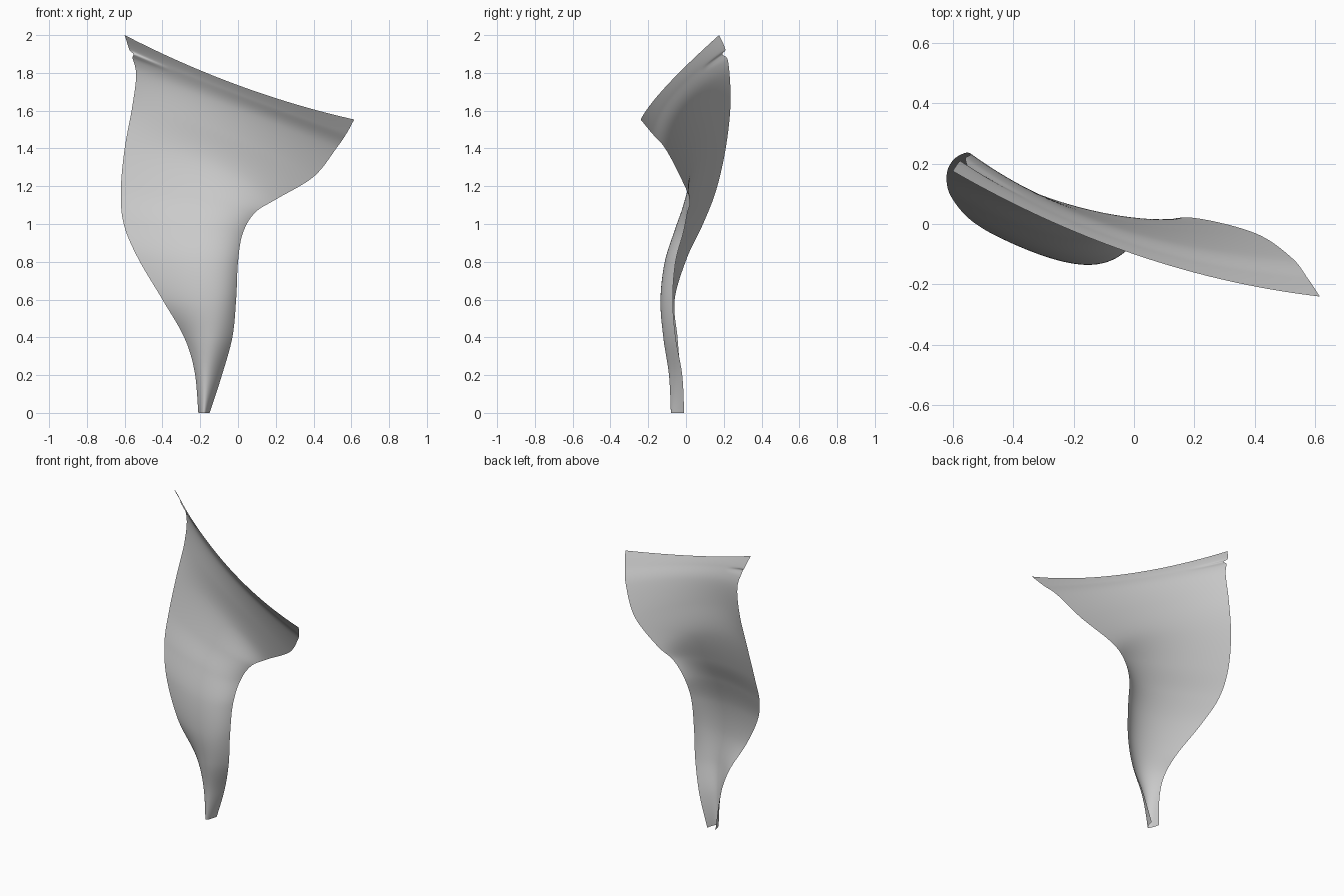
import bpy
import bmesh
import math
from mathutils import Vector

cube = bpy.data.objects.get("Cube")
if cube:
    bpy.data.objects.remove(cube, do_unlink=True)

# Cross-sections from foot to rim: left edge, middle, right edge
SECTIONS = [
    ((-.21, -.01, 0), (-.18, -.08, 0), (-.15, -.01, 0)),
    ((-.23, -.03, .22), (-.165, -.09, .2), (-.085, -.02, .2)),
    ((-.285, -.045, .4), (-.15, -.12, .4), (-.03, -.055, .4)),
    ((-.4, -.06, .6), (-.16, -.135, .6), (-.01, -.07, .6)),
    ((-.53, .005, .82), (-.2, -.11, .8), (0, -.055, .8)),
    ((-.605, .09, 1), (-.22, -.05, .98), (.025, -.015, .95)),
    ((-.62, .16, 1.18), (-.2, .005, 1.13), (.09, .008, 1.06)),
    ((-.6, .21, 1.4), (-.17, .05, 1.33), (.2, .02, 1.13)),
    ((-.56, .235, 1.62), (-.12, .03, 1.5), (.4, -.03, 1.25)),
    ((-.54, .23, 1.8), (-.06, -.01, 1.63), (.52, -.11, 1.4)),
    ((-.575, .21, 1.92), (-.03, -.06, 1.7), (.575, -.18, 1.48)),
    ((-.6, .175, 2), (0, -.1, 1.735), (.615, -.24, 1.553)),
]
ACROSS = 40
STEPS = 12


def along(column, v):
    """Smooth curve through one column of section points."""
    last = len(SECTIONS) - 1
    i = min(int(v), last - 1)
    t = v - i
    a, b, c, d = (Vector(SECTIONS[min(max(k, 0), last)][column])
                  for k in range(i - 1, i + 3))
    return b + (c - a) * t / 2 + (a - b * 2.5 + c * 2 - d / 2) * t**2 \
        + ((b - c) * 3 + d - a) / 2 * t**3


def sheet_point(u, v):
    """Parabolic cross-section, with a small tuck below the high corner."""
    left, middle, right = (along(column, v) for column in range(3))
    point = (left * (1 - u) * (1 - 2 * u) + middle * 4 * u * (1 - u)
             + right * u * (2 * u - 1))
    tuck = math.exp(-((v - 9.8) / .12)**2) * max(0, 1 - u / .2)
    return point + Vector((.015, -.025, 0)) * tuck


# Draped sheet
bm = bmesh.new()
count = (len(SECTIONS) - 1) * STEPS
grid = [[bm.verts.new(sheet_point(i / ACROSS, j / STEPS))
         for i in range(ACROSS + 1)] for j in range(count + 1)]
for low, high in zip(grid, grid[1:]):
    for i in range(ACROSS):
        bm.faces.new((low[i], low[i + 1], high[i + 1], high[i]))
mesh = bpy.data.meshes.new("flared_sheet")
bm.to_mesh(mesh)
bm.free()
sheet = bpy.data.objects.new("flared_sheet", mesh)
bpy.context.collection.objects.link(sheet)
for polygon in mesh.polygons:
    polygon.use_smooth = True

# Pale grey material
grey = bpy.data.materials.new("pale_grey")
grey.use_nodes = True
color = (.6, .6, .6, 1)
grey.diffuse_color = color
grey.node_tree.nodes["Principled BSDF"].inputs["Base Color"].default_value = color
mesh.materials.append(grey)
